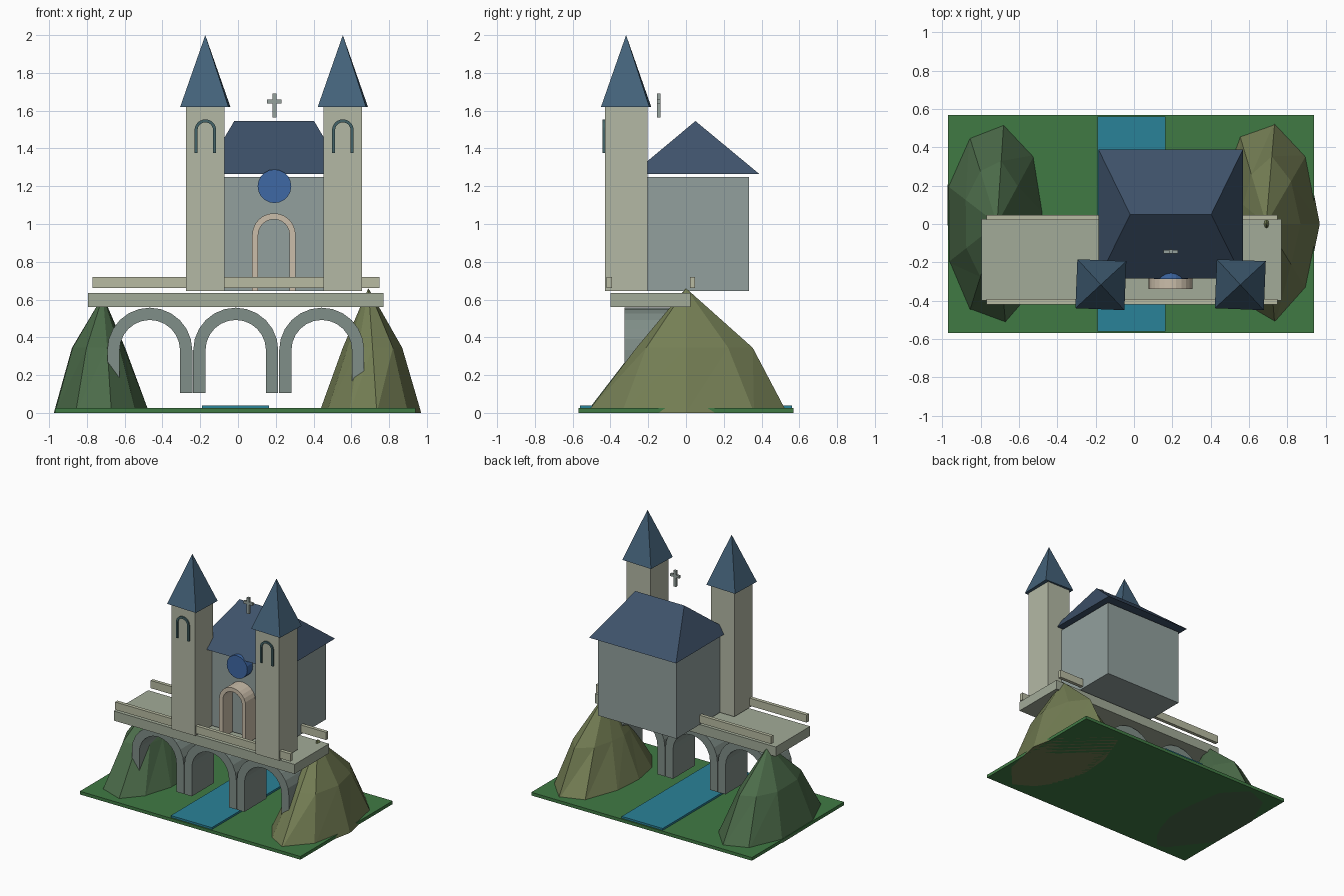
import bpy, bmesh
from math import pi, cos, sin, radians

if "Cube" in bpy.data.objects:
    bpy.data.objects.remove(bpy.data.objects["Cube"])

mats = {}


def mat(name, rgb):
    lin = [(c / 255 / 12.92) if c < 11 else ((c / 255 + 0.055) / 1.055) ** 2.4 for c in rgb]
    m = bpy.data.materials.new(name)
    m.diffuse_color = (*lin, 1)
    m.use_nodes = True
    m.node_tree.nodes["Principled BSDF"].inputs["Base Color"].default_value = m.diffuse_color
    mats[name] = m


for n, c in {"grass": (64, 122, 68), "water": (42, 130, 152), "hill_green": (76, 108, 74),
             "hill_olive": (116, 126, 84), "bridge": (128, 142, 136), "deck": (162, 171, 152),
             "rail": (184, 187, 162), "tower": (180, 185, 165), "wall": (146, 160, 158),
             "roof": (62, 82, 106), "spire": (68, 98, 122), "glass": (62, 104, 165),
             "door": (203, 190, 170), "frame": (68, 100, 104), "cross": (150, 162, 158)}.items():
    mat(n, c)


def make(name, verts, faces, material):
    me = bpy.data.meshes.new(name)
    me.from_pydata(verts, [], faces)
    bm = bmesh.new()
    bm.from_mesh(me)
    bmesh.ops.recalc_face_normals(bm, faces=bm.faces)
    bm.to_mesh(me)
    bm.free()
    me.materials.append(mats[material])
    ob = bpy.data.objects.new(name, me)
    bpy.context.collection.objects.link(ob)
    return ob


def box(name, x, y, z, material):
    v = [(a, b, c) for a in x for b in y for c in z]
    f = [(0, 1, 3, 2), (4, 6, 7, 5), (0, 4, 5, 1), (2, 3, 7, 6), (0, 2, 6, 4), (1, 5, 7, 3)]
    return make(name, v, f, material)


def arch(name, cx, cz, r_out, r_in, z_bottom, y, material, n=12):
    """Half-round band with straight legs, extruded along y."""
    def line(r):
        arc = [(cx + r * cos(pi * i / n), cz + r * sin(pi * i / n)) for i in range(n + 1)]
        return [(cx + r, z_bottom)] + arc + [(cx - r, z_bottom)]
    verts, faces = [], []
    for o, i in zip(line(r_out), line(r_in)):
        verts += [(o[0], y[0], o[1]), (i[0], y[0], i[1]), (i[0], y[1], i[1]), (o[0], y[1], o[1])]
    last = len(verts) - 4
    for k in range(0, last, 4):
        faces += [(k + j, k + (j + 1) % 4, k + 4 + (j + 1) % 4, k + 4 + j) for j in range(4)]
    faces += [(0, 1, 2, 3), (last, last + 1, last + 2, last + 3)]
    return make(name, verts, faces, material)


def hill(name, apex, base, shrink, material):
    """Faceted hill: base ring, bulging middle ring, apex."""
    n = len(base)
    ax, ay, az = apex
    verts = [(x, y, 0) for x, y in base]
    verts += [(ax + (x - ax) * k, ay + (y - ay) * k, 0.345) for (x, y), k in zip(base, shrink)]
    verts.append(apex)
    faces = [tuple(range(n))]
    for i in range(n):
        j = (i + 1) % n
        faces += [(i, j, n + j), (i, n + j, n + i), (n + i, n + j, 2 * n)]
    return make(name, verts, faces, material)


# Ground and river
box("ground", (-0.97, 0.94), (-0.57, 0.57), (0, 0.025), "grass")
box("river", (-0.19, 0.165), (-0.56, 0.56), (0.015, 0.04), "water")

# Hills at both ends of the bridge
hill("left_hill", (-0.715, 0, 0.62),
     [(-0.47, 0.05), (-0.52, 0.36), (-0.68, 0.53), (-0.86, 0.46), (-0.975, 0.2),
      (-0.97, -0.2), (-0.86, -0.46), (-0.67, -0.53), (-0.54, -0.38), (-0.47, -0.15)],
     [0.48, 0.55, 0.62, 0.6, 0.63, 0.63, 0.6, 0.5, 0.5, 0.45], "hill_green")
hill("right_hill", (0.69, 0, 0.66),
     [(0.97, 0), (0.90, 0.36), (0.735, 0.535), (0.55, 0.47), (0.45, 0.2),
      (0.43, -0.05), (0.47, -0.27), (0.59, -0.44), (0.735, -0.525), (0.90, -0.34)],
     [0.64, 0.62, 0.66, 0.55, 0.5, 0.52, 0.5, 0.52, 0.5, 0.62], "hill_olive")

# Bridge
for side, cx in (("left", -0.467), ("middle", -0.012), ("right", 0.443)):
    arch(side + "_bridge_arch", cx, 0.332, 0.225, 0.16, 0.105, (-0.325, -0.05), "bridge")
box("bridge_deck", (-0.795, 0.77), (-0.4, 0.025), (0.56, 0.635), "deck")
for side, y in (("front", (-0.42, -0.392)), ("back", (0.02, 0.047))):
    box(side + "_railing", (-0.77, 0.748), y, (0.66, 0.72), "rail")

# Towers with spires and window frames
for side, cx in (("left", -0.173), ("right", 0.555)):
    box(side + "_tower", (cx - 0.102, cx + 0.102), (-0.43, -0.205), (0.645, 1.62), "tower")
    ring = [(cx + 0.181 * cos(a), -0.317 + 0.181 * sin(a), 1.62)
            for a in (radians(42.7 + 90 * i) for i in range(4))]
    make(side + "_spire", ring + [(cx, -0.317, 2.0)],
         [(0, 1, 4), (1, 2, 4), (2, 3, 4), (3, 0, 4), (3, 2, 1, 0)], "spire")
    arch(side + "_tower_window", cx, 1.497, 0.057, 0.041, 1.375, (-0.441, -0.422), "frame")

# Chapel body and hipped roof
box("chapel_body", (-0.15, 0.53), (-0.22, 0.333), (0.645, 1.25), "wall")
make("chapel_roof",
     [(-0.185, -0.285, 1.265), (0.568, -0.285, 1.265), (0.568, 0.388, 1.265),
      (-0.185, 0.388, 1.265), (-0.02, 0.05, 1.545), (0.403, 0.05, 1.545)],
     [(0, 1, 5, 4), (1, 2, 5), (2, 3, 4, 5), (3, 0, 4), (3, 2, 1, 0)], "roof")

# Doorway and round window
arch("doorway", 0.19, 0.942, 0.115, 0.083, 0.645, (-0.34, -0.215), "door")
disc = [(0.193 + 0.089 * cos(2 * pi * i / 20), 1.2 + 0.089 * sin(2 * pi * i / 20)) for i in range(20)]
make("round_window", [(x, y, z) for y in (-0.288, -0.215) for x, z in disc],
     [tuple(range(20)), tuple(range(39, 19, -1))]
     + [(i, (i + 1) % 20, 20 + (i + 1) % 20, 20 + i) for i in range(20)], "glass")

# Roof cross
box("cross_upright", (0.182, 0.203), (-0.154, -0.134), (1.565, 1.69), "cross")
box("cross_arm", (0.154, 0.231), (-0.153, -0.135), (1.638, 1.658), "cross")
